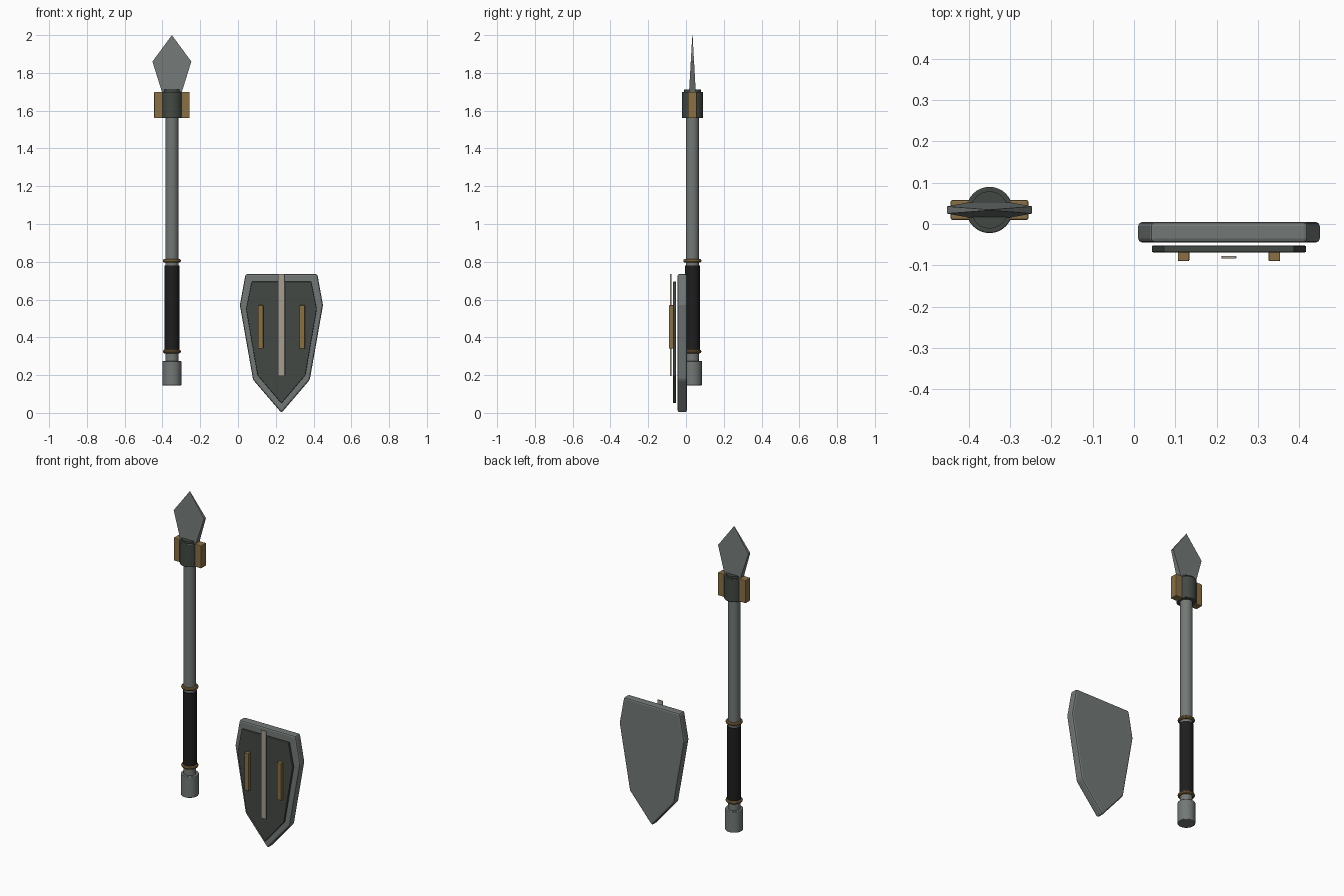
import bpy, bmesh, math

if "Cube" in bpy.data.objects:
    bpy.data.objects.remove(bpy.data.objects["Cube"])

def material(name, rgb):
    m = bpy.data.materials.new(name)
    m.diffuse_color = (*rgb, 1)
    m.use_nodes = True
    m.node_tree.nodes["Principled BSDF"].inputs["Base Color"].default_value = m.diffuse_color
    return m

STEEL = material("steel", (0.17, 0.19, 0.18))
DARK = material("dark metal", (0.056, 0.066, 0.056))
BRASS = material("brass", (0.25, 0.16, 0.06))
GRIP = material("black grip", (0.013, 0.013, 0.013))
PALE = material("pale metal", (0.38, 0.34, 0.29))

SX, SY = -0.35, 0.034   # spear axis
CX = 0.23               # shield centre

def finish(ob, name, mat, bevel=0, smooth=False):
    ob.name = name
    ob.data.materials.clear()
    ob.data.materials.append(mat)
    if bevel:
        b = ob.modifiers.new("bevel", 'BEVEL')
        b.width, b.segments, b.limit_method = bevel, 2, 'ANGLE'
    if smooth:
        bpy.ops.object.select_all(action='DESELECT')
        ob.select_set(True)
        bpy.context.view_layer.objects.active = ob
        bpy.ops.object.shade_smooth_by_angle(angle=math.radians(35))
    return ob

def cylinder(name, mat, r, z0, z1, bevel=0):
    bpy.ops.mesh.primitive_cylinder_add(vertices=32, radius=r, depth=z1 - z0,
                                        location=(SX, SY, (z0 + z1) / 2))
    return finish(bpy.context.object, name, mat, bevel, True)

def ring(name, z):
    bpy.ops.mesh.primitive_torus_add(major_radius=0.038, minor_radius=0.01, major_segments=32,
                                     minor_segments=10, location=(SX, SY, z))
    return finish(bpy.context.object, name, BRASS, 0, True)

def box(name, mat, x, y, z, bevel=0):
    bpy.ops.mesh.primitive_cube_add(size=1, location=[sum(a) / 2 for a in (x, y, z)])
    ob = bpy.context.object
    ob.scale = [a[1] - a[0] for a in (x, y, z)]
    bpy.ops.object.transform_apply(location=False, rotation=False, scale=True)
    return finish(ob, name, mat, bevel)

def plate(name, mat, cx, half, front, back, bevel=0):
    """Mirrored outline in x/z; front and back give y as functions of z."""
    outline = half + [(-w, z) for w, z in reversed(half) if w > 0]
    bm = bmesh.new()
    f = [bm.verts.new((cx + w, front(z), z)) for w, z in outline]
    b = [bm.verts.new((cx + w, back(z), z)) for w, z in outline]
    bm.faces.new(f)
    bm.faces.new(b[::-1])
    n = len(f)
    for i in range(n):
        j = (i + 1) % n
        bm.faces.new((f[i], b[i], b[j], f[j]))
    bmesh.ops.recalc_face_normals(bm, faces=bm.faces[:])
    me = bpy.data.meshes.new(name)
    bm.to_mesh(me)
    bm.free()
    ob = bpy.data.objects.new(name, me)
    bpy.context.collection.objects.link(ob)
    return finish(ob, name, mat, bevel)

# spear: shaft, butt, grip and rings
cylinder("shaft", STEEL, 0.035, 0.25, 1.60)
cylinder("butt_cap", STEEL, 0.05, 0.145, 0.275, 0.003)
cylinder("grip", GRIP, 0.039, 0.33, 0.78)
ring("lower_ring", 0.325)
ring("upper_ring", 0.805)

# spear: collar with side lugs
cylinder("collar", DARK, 0.056, 1.56, 1.70, 0.003)
cylinder("collar_lip", DARK, 0.045, 1.69, 1.711)
for side, s in (("left", -1), ("right", 1)):
    x = sorted((SX + s * 0.045, SX + s * 0.094))
    box("collar_lug_" + side, BRASS, x, (SY - 0.024, SY + 0.024), (1.56, 1.70), 0.004)

# spear: blade, a wedge thinning to the tip
def thick(z):
    return 0.017 * (2.0 - z) / 0.3 + 0.0008
plate("blade", STEEL, SX, [(0, 2.0), (0.103, 1.86), (0.05, 1.69)],
      lambda z: SY - thick(z), lambda z: SY + thick(z))

# shield: body, front plate, centre strip and side bars
plate("shield_body", STEEL, CX, [(0.19, 0.735), (0.22, 0.57), (0.15, 0.175), (0, 0.0)],
      lambda z: -0.045, lambda z: 0.005, 0.01)
plate("shield_face", DARK, CX, [(0.158, 0.695), (0.187, 0.55), (0.127, 0.20), (0, 0.05)],
      lambda z: -0.069, lambda z: -0.052, 0.004)
box("centre_strip", PALE, (CX - 0.018, CX + 0.018), (-0.084, -0.077), (0.195, 0.735), 0.002)
for side, s in (("left", -1), ("right", 1)):
    c = CX + s * 0.11
    box("shield_bar_" + side, BRASS, (c - 0.014, c + 0.014), (-0.09, -0.066), (0.34, 0.57), 0.003)
